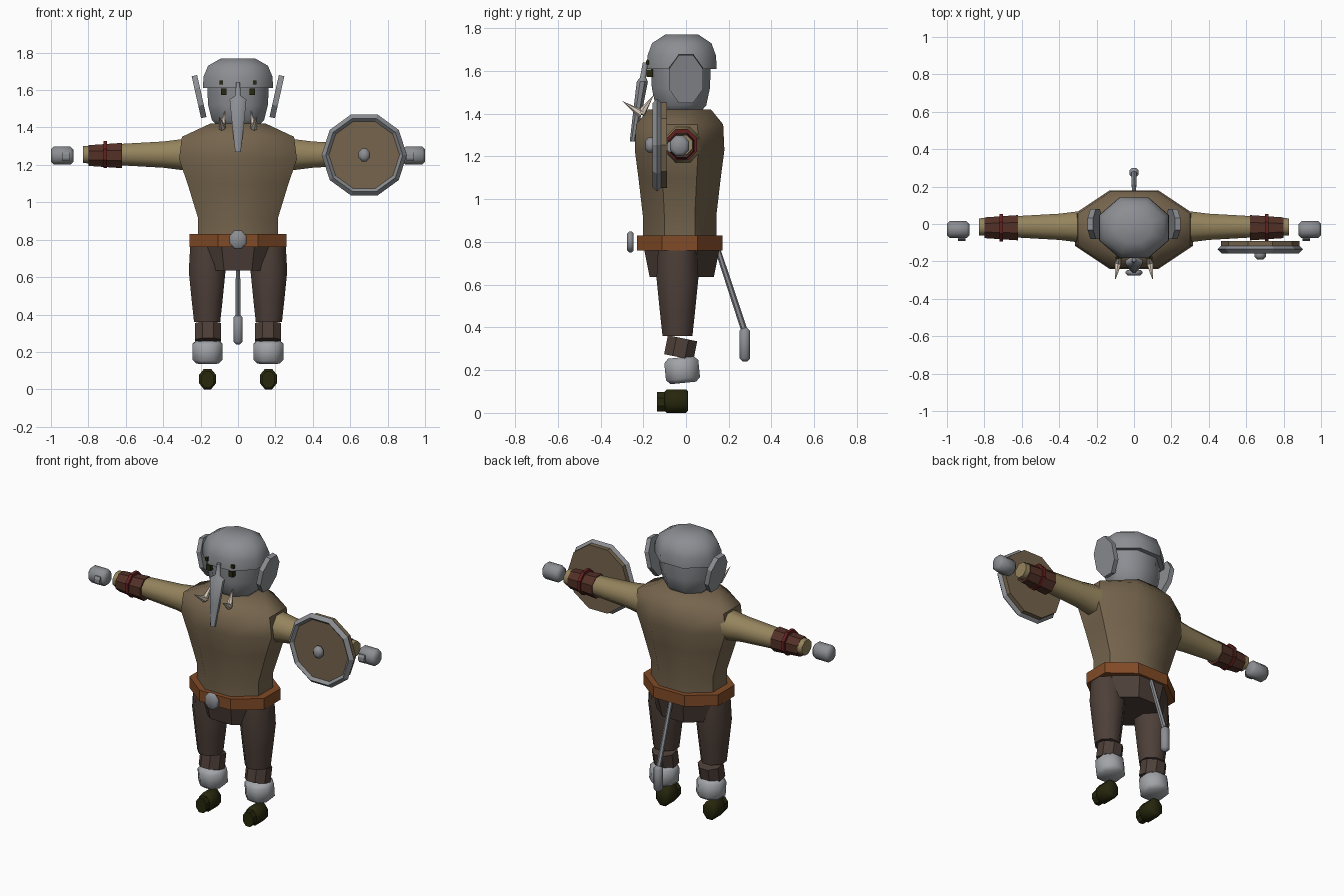
import bpy, bmesh, math
from mathutils import Matrix, Vector

if "Cube" in bpy.data.objects:
    bpy.data.objects.remove(bpy.data.objects["Cube"])


def material(name, red, green, blue):
    mat = bpy.data.materials.new(name)
    mat.use_nodes = True
    colour = (red, green, blue, 1)
    mat.diffuse_color = colour
    mat.node_tree.nodes["Principled BSDF"].inputs["Base Color"].default_value = colour
    return mat


GREY = material("grey skin", .26, .27, .29)
PALE = material("pale ankle grey", .36, .37, .39)
TUNIC = material("tunic brown", .18, .13, .075)
SLEEVE = material("sleeve tan", .3, .23, .11)
BRACER = material("bracer brown", .085, .03, .02)
RED = material("band red", .13, .015, .015)
BELT = material("belt leather", .22, .07, .02)
TROUSER = material("trouser brown", .075, .05, .04)
DARK = material("dark olive", .02, .02, .004)
IVORY = material("ivory", .7, .6, .5)


def finish(name, mesh_builder, mat, smooth=False):
    """Turn a bmesh into a coloured object."""
    bmesh.ops.recalc_face_normals(mesh_builder, faces=mesh_builder.faces)
    mesh = bpy.data.meshes.new(name)
    mesh_builder.to_mesh(mesh)
    mesh_builder.free()
    mesh.materials.append(mat)
    part = bpy.data.objects.new(name, mesh)
    bpy.context.collection.objects.link(part)
    if smooth:
        bpy.ops.object.select_all(action='DESELECT')
        part.select_set(True)
        bpy.context.view_layer.objects.active = part
        bpy.ops.object.shade_smooth_by_angle(angle=math.radians(50))
    return part


def loft(name, profile, mat, centre, depth=1, extra=0, lean=0, axis="Z", sides=8):
    """Skin a profile of (position, half width); depth and extra give the other half width."""
    builder = bmesh.new()
    rings = []
    start = profile[0][0]
    flat = math.cos(math.pi / sides)
    for position, width in profile:
        ring = []
        for corner in range(sides):
            angle = (corner + .5) * math.tau / sides
            across = centre[0] + width / flat * math.cos(angle)
            along = centre[1] + (width * depth + extra) / flat * math.sin(angle)
            along += lean * (position - start)
            point = (across, along, position) if axis == "Z" else (position, across, along)
            ring.append(builder.verts.new(point))
        rings.append(ring)
    builder.faces.new(rings[0])
    builder.faces.new(rings[-1])
    for lower, upper in zip(rings, rings[1:]):
        for corner in range(sides):
            builder.faces.new((lower[corner - 1], lower[corner], upper[corner], upper[corner - 1]))
    return finish(name, builder, mat, smooth=True)


def prism(name, centre, size, mat, axis="Z", sides=8, taper=1, chamfer=0):
    """Many-sided block with flat sides, an optional tapered end and chamfered caps."""
    builder = bmesh.new()
    radius = .5 / math.cos(math.pi / sides)
    turn = Matrix.Rotation(math.pi / sides, 4, "Z")
    if axis != "Z":
        turn = Matrix.Rotation(math.pi / 2, 4, "Y" if axis == "X" else "X") @ turn
    bmesh.ops.create_cone(builder, cap_ends=True, segments=sides, radius1=radius,
                          radius2=radius * taper, depth=1,
                          matrix=Matrix.Diagonal((*size, 1)) @ turn)
    if chamfer:
        bmesh.ops.recalc_face_normals(builder, faces=builder.faces)
        caps = [face for face in builder.faces if len(face.verts) == sides]
        edges = [edge for face in caps for edge in face.edges]
        bmesh.ops.bevel(builder, geom=edges, offset=chamfer, segments=1, affect='EDGES')
    part = finish(name, builder, mat, smooth=chamfer > 0)
    part.location = centre
    return part


def rod(name, start, end, thick, thin, mat):
    """Straight tapered rod between two points."""
    start, end = Vector(start), Vector(end)
    span = end - start
    builder = bmesh.new()
    bmesh.ops.create_cone(builder, cap_ends=True, segments=6, radius1=thick,
                          radius2=thin, depth=span.length)
    part = finish(name, builder, mat)
    part.location = (start + end) / 2
    part.rotation_euler = span.to_track_quat('Z', 'Y').to_euler()
    return part


# Torso, belt and hips
loft("tunic", [(.8, .215), (.92, .215), (1.1, .27), (1.23, .315), (1.35, .3), (1.42, .15)],
     TUNIC, (0, -.03), depth=.38, extra=.09)
prism("belt", (0, -.03, .795), (.52, .4, .07), BELT)
prism("buckle", (0, -.26, .8), (.09, .03, .1), GREY, axis="Y", chamfer=.01)
prism("hips", (0, -.02, .71), (.36, .3, .15), TROUSER, taper=1.2)

# Head with overhanging cap, and trunk
loft("head", [(1.4, .1), (1.44, .14), (1.52, .16), (1.63, .165)], GREY, (0, -.024), depth=.85)
loft("cap", [(1.61, .187), (1.67, .185), (1.73, .16), (1.77, .09)], GREY, (0, -.02), depth=.87)
loft("trunk", [(1.64, .01), (1.57, .015), (1.55, .045), (1.4, .03), (1.27, .015)],
     GREY, (0, -.19), depth=.4, extra=.008, lean=.16)

# Tail
rod("tail", (0, .15, .76), (0, .275, .38), .013, .015, GREY)
prism("tail_tip", (0, .275, .32), (.05, .05, .16), GREY, chamfer=.015)

for side, label in ((1, "left_"), (-1, "right_")):
    # Eyes and brows
    prism(label + "eye", (side * .077, -.17, 1.59), (.03, .03, .035), DARK, sides=4)
    prism(label + "brow", (side * .09, -.18, 1.64), (.02, .015, .02), DARK, sides=4)

    # Ear leaning outward
    ear = prism(label + "ear", (side * .208, 0, 1.565), (.03, .16, .23), GREY, axis="X")
    ear.rotation_euler.y = side * .22

    # Paired tusks
    root = (side * .085, -.21, 1.4)
    rod(label + "front_tusk", root, (side * .1, -.3, 1.46), .02, 0, IVORY)
    rod(label + "back_tusk", root, (side * .07, -.15, 1.49), .02, 0, IVORY)

    # Arm
    reach = [(.28, .085), (.4, .07), (.65, .056), (.83, .045)]
    loft(label + "sleeve", [(side * x, width) for x, width in reach],
         SLEEVE, (-.015, 1.255), axis="X")
    prism(label + "bracer", (side * .71, -.02, 1.25), (side * .18, .135, .135), BRACER,
          axis="X", taper=.82)
    prism(label + "bracer_band", (side * .71, -.02, 1.255), (.02, .145, .145), RED, axis="X")
    prism(label + "hand", (side * .94, -.03, 1.25), (.12, .09, .095), GREY, axis="X", chamfer=.015)
    prism(label + "thumb", (side * .92, -.075, 1.245), (.04, .03, .05), GREY, axis="X")

    # Leg and foot
    loft(label + "thigh", [(.36, .07), (.48, .083), (.63, .098), (.78, .09)],
         TROUSER, (side * .165, -.04))
    shin = prism(label + "shin", (side * .16, -.025, .305), (.14, .14, .09), TROUSER)
    shin.rotation_euler.x = -.2
    ankle = prism(label + "ankle", (side * .163, -.018, .2), (.16, .16, .12), PALE, chamfer=.02)
    ankle.rotation_euler.x = .1
    prism(label + "shoe", (side * .163, -.045, .055), (.09, .11, .11), DARK, axis="Y", chamfer=.01)
    prism(label + "toe", (side * .163, -.11, .052), (.07, .05, .09), DARK, axis="Y")

# Shield on the left arm
hub = Vector((.675, -.115, 1.253))
prism("shield_board", hub, (.4, .05, .4), TUNIC, axis="Y", sides=10)
bpy.ops.mesh.primitive_torus_add(major_segments=10, minor_segments=4, major_radius=.206,
                                 minor_radius=.022, location=hub + Vector((0, -.02, 0)),
                                 rotation=(math.pi / 2, 0, 0))
rim = bpy.context.object
rim.name = "shield_rim"
rim.data.materials.append(GREY)
prism("shield_boss", hub + Vector((0, -.05, 0)), (.06, .05, .07), GREY, axis="Y", chamfer=.015)
